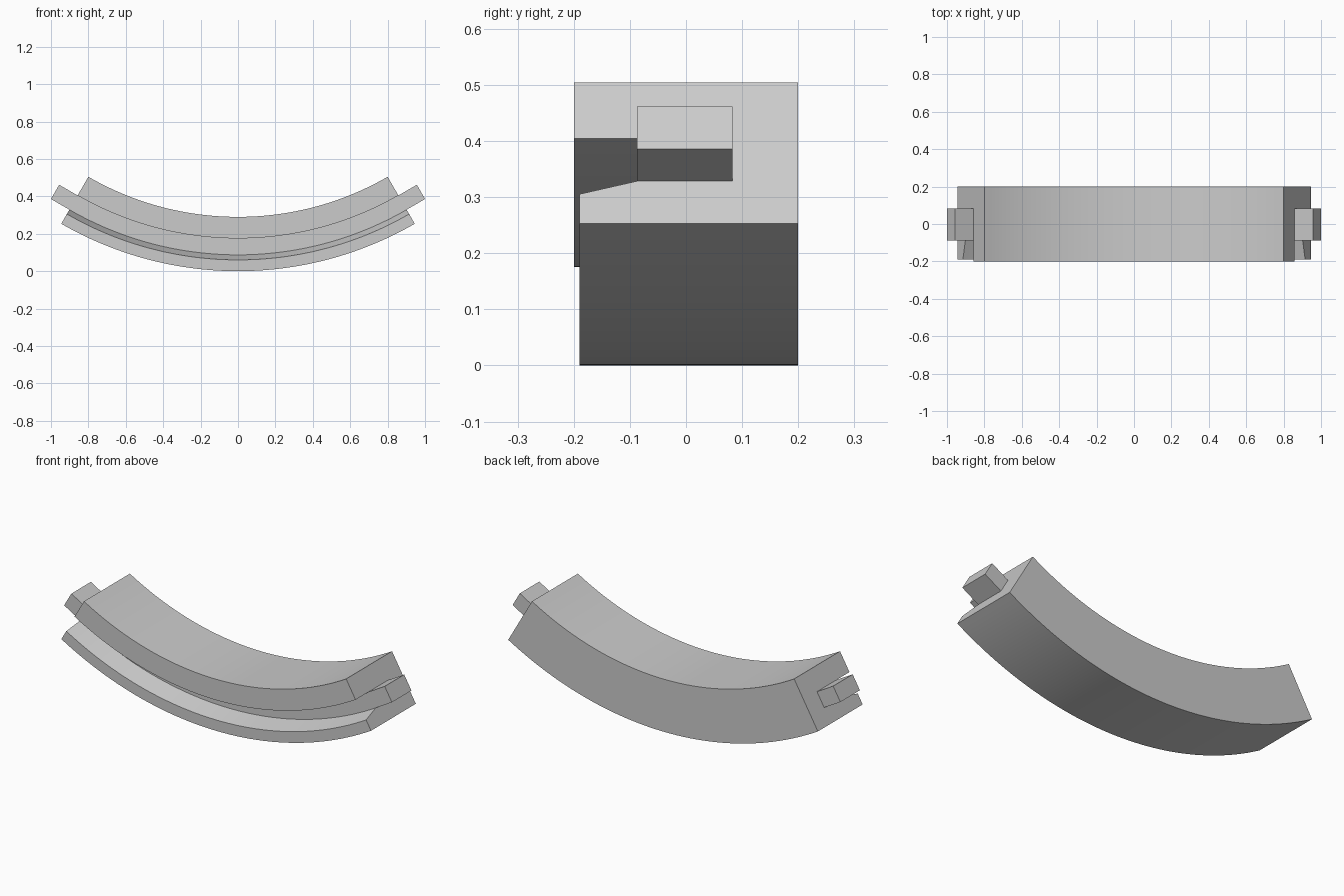
import bpy
import bmesh
from math import sin, cos, radians

CENTRE_Z = 1.89          # height of the arc's centre
HALF_ANGLE = radians(30)
STEPS = 48

cube = bpy.data.objects.get("Cube")
if cube:
    bpy.data.objects.remove(cube)

grey = bpy.data.materials.new("plain grey")
grey.use_nodes = True
colour = (0.6, 0.6, 0.6, 1)
grey.diffuse_color = colour
grey.node_tree.nodes["Principled BSDF"].inputs["Base Color"].default_value = colour


def place(angle, radius, y, along=0):
    """Point on the arc, optionally pushed along the tangent."""
    return (radius * sin(angle) + along * cos(angle), y,
            CENTRE_Z - radius * cos(angle) + along * sin(angle))


def loft(name, rings):
    """Skin a row of matching closed rings and cap both ends."""
    bm = bmesh.new()
    loops = [[bm.verts.new(p) for p in ring] for ring in rings]
    for a, b in zip(loops, loops[1:]):
        for i in range(len(a)):
            j = (i + 1) % len(a)
            bm.faces.new((a[i], a[j], b[j], b[i]))
    bm.faces.new(loops[0])
    bm.faces.new(loops[-1][::-1])
    bmesh.ops.recalc_face_normals(bm, faces=bm.faces)
    mesh = bpy.data.meshes.new(name)
    bm.to_mesh(mesh)
    bm.free()
    mesh.materials.append(grey)
    obj = bpy.data.objects.new(name, mesh)
    bpy.context.collection.objects.link(obj)
    return obj


# Curved rail: (y, radius) section with a slot along the front
section = [(0.2, 1.6), (-0.2, 1.6), (-0.2, 1.715), (-0.087, 1.715),
           (-0.087, 1.803), (-0.19, 1.83), (-0.19, 1.89), (0.2, 1.89)]
angles = [HALF_ANGLE * (2 * i / STEPS - 1) for i in range(STEPS + 1)]
rail = loft("curved_rail", [[place(a, r, y) for y, r in section] for a in angles])
bpy.context.view_layer.objects.active = rail
rail.select_set(True)
bpy.ops.object.shade_smooth_by_angle(angle=radians(20))

# Straight tab on each end
tab = [(0.083, 1.715), (-0.087, 1.715), (-0.087, 1.803), (0.083, 1.803)]
for name, side in (("left_tab", 1), ("right_tab", -1)):
    loft(name, [[place(side * HALF_ANGLE, r, y, side * d) for y, r in tab]
                for d in (0, 0.114)])
